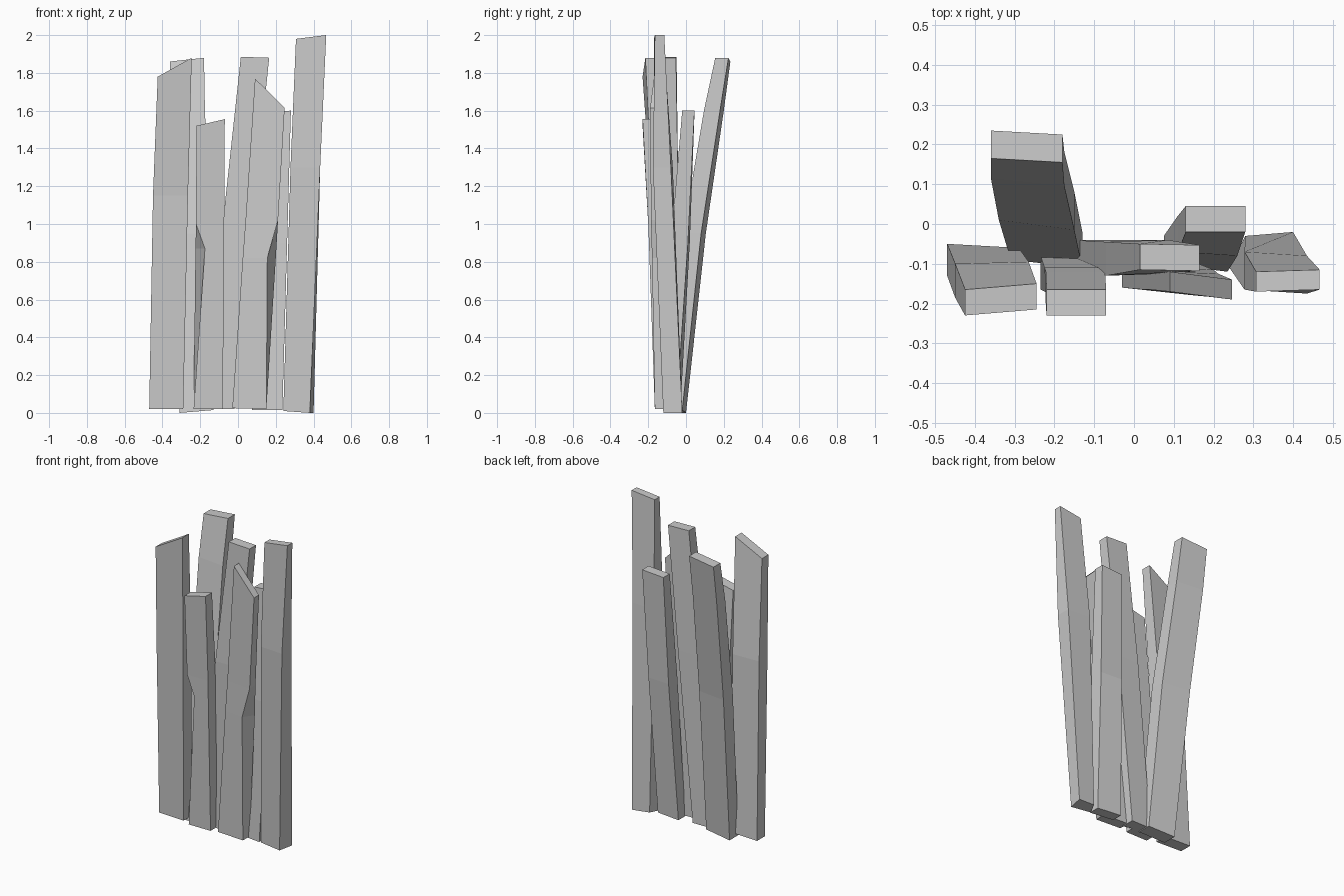
import bpy, bmesh


def plank(name, *sections, chips={}):
    """Loft a rough board through four-sided sections, bottom to top.
    Section: x left, x right, y front, y back, z of left side,
             rise of right side, y shift of right side.
    chips: {(section, corner): (dx, dy)}, corners FL, FR, BR, BL = 0..3."""
    bm = bmesh.new()
    rings = []
    for i, (x0, x1, y0, y1, z, rise, skew) in enumerate(sections):
        corners = [(x0, y0, z), (x1, y0 + skew, z + rise),
                   (x1, y1 + skew, z + rise), (x0, y1, z)]
        ring = []
        for j, (x, y, h) in enumerate(corners):
            dx, dy = chips.get((i, j), (0, 0))
            ring.append(bm.verts.new((x + dx, y + dy, h)))
        rings.append(ring)
    for a, b in zip(rings, rings[1:]):
        for j in range(4):
            k = (j + 1) % 4
            bm.faces.new((a[j], a[k], b[k], b[j]))
    bm.faces.new(rings[0][::-1])
    bm.faces.new(rings[-1])
    bmesh.ops.recalc_face_normals(bm, faces=bm.faces)
    mesh = bpy.data.meshes.new(name)
    bm.to_mesh(mesh)
    bm.free()
    obj = bpy.data.objects.new(name, mesh)
    bpy.context.collection.objects.link(obj)
    return obj


# Wide board at the left end, slanted top
plank("left_plank",
      (-0.47, -0.29, -0.13, -0.05, 0.02, 0, -0.01),
      (-0.45, -0.265, -0.185, -0.10, 1.15, 0, 0.005),
      (-0.425, -0.245, -0.23, -0.165, 1.78, 0.10, 0.015))

# Short front board with a chip in its left edge
plank("short_front_plank",
      (-0.235, -0.08, -0.165, -0.08, 0.02, 0, 0),
      (-0.225, -0.075, -0.195, -0.11, 0.87, 0, 0),
      (-0.222, -0.073, -0.20, -0.12, 1.00, 0, 0),
      (-0.22, -0.07, -0.23, -0.165, 1.52, 0.035, 0),
      chips={(1, 0): (0.05, 0.0)})

# Board leaning backwards
plank("rear_leaning_plank",
      (-0.31, -0.13, -0.09, 0.0, 0.0, 0.015, -0.02),
      (-0.34, -0.15, 0.01, 0.105, 0.95, 0, -0.025),
      (-0.36, -0.175, 0.115, 0.20, 1.60, 0, -0.02),
      (-0.36, -0.18, 0.165, 0.235, 1.86, 0.02, -0.01))

# Middle board leaning to the right
plank("middle_leaning_plank",
      (-0.16, -0.02, -0.085, -0.04, 0.02, 0, 0.0),
      (-0.07, 0.085, -0.13, -0.045, 1.1, 0, 0.005),
      (0.015, 0.165, -0.115, -0.05, 1.885, -0.005, -0.003),
      chips={(0, 1): (0, -0.04), (0, 0): (0, -0.01)})

# Front board with a steep top and a chip in its right edge
plank("slanted_front_plank",
      (-0.03, 0.15, -0.16, -0.09, 0.025, -0.005, -0.005),
      (0.025, 0.20, -0.165, -0.10, 0.82, 0, -0.015),
      (0.04, 0.212, -0.165, -0.105, 1.02, 0, -0.02),
      (0.09, 0.247, -0.17, -0.12, 1.77, -0.155, -0.02),
      chips={(1, 1): (-0.045, 0.0)})

# Low board behind, leaning right and back
plank("low_rear_plank",
      (0.075, 0.235, -0.10, -0.03, 0.015, 0, -0.02),
      (0.11, 0.26, -0.07, 0.02, 0.9, 0, -0.01),
      (0.13, 0.28, -0.02, 0.045, 1.59, 0.01, 0))

# Tallest board at the right end
plank("tall_right_plank",
      (0.24, 0.40, -0.11, -0.03, 0.01, -0.01, 0.01),
      (0.278, 0.435, -0.165, -0.07, 1.3, 0, -0.01),
      (0.307, 0.467, -0.17, -0.12, 1.98, 0.02, 0.005),
      chips={(0, 1): (-0.02, -0.02), (0, 3): (0.04, 0)})
